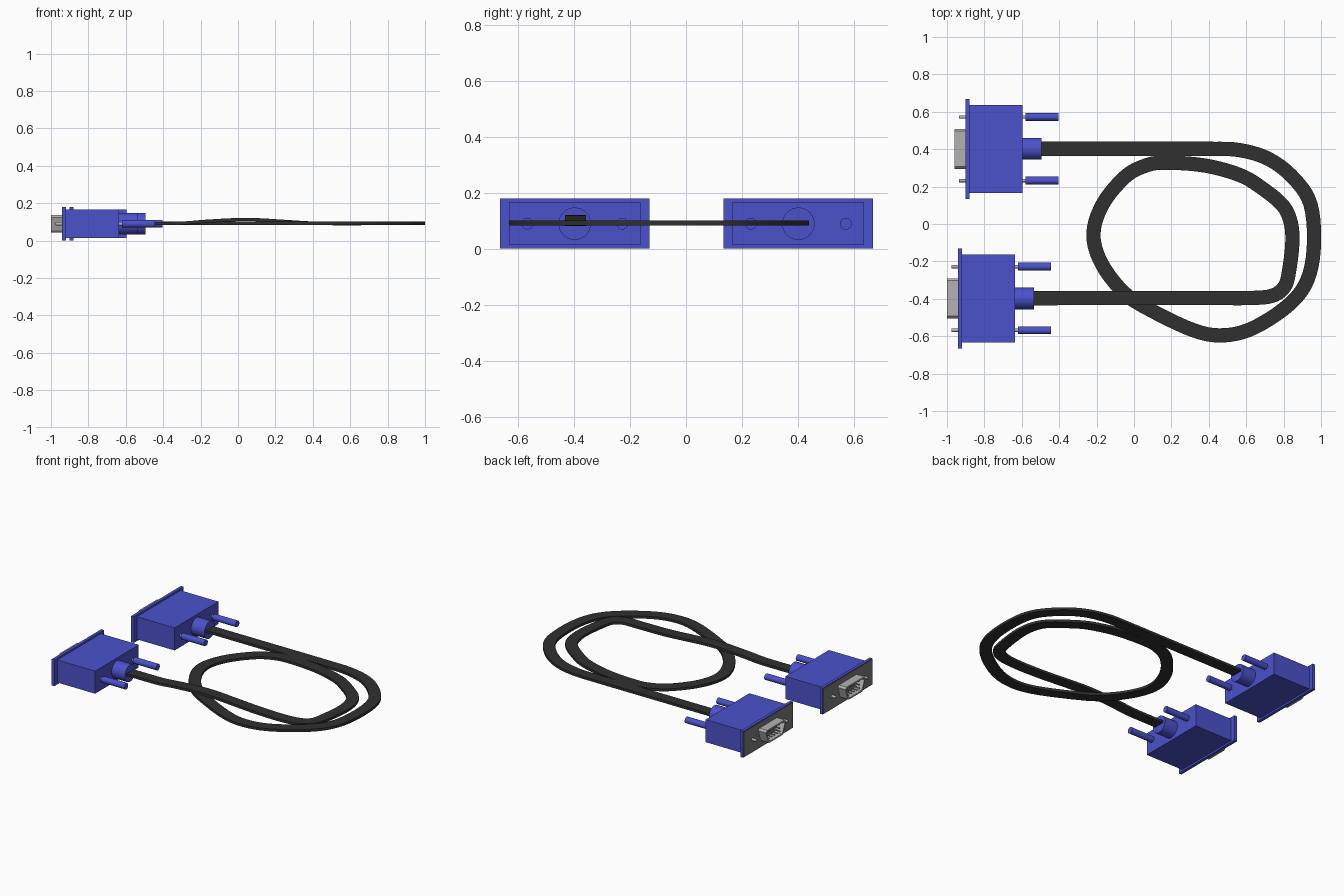
import bpy, bmesh, math
from mathutils import Vector

if "Cube" in bpy.data.objects:
    bpy.data.objects.remove(bpy.data.objects["Cube"])

ZC = 0.09  # height of the connector axis


def material(name, rgb):
    m = bpy.data.materials.new(name)
    m.diffuse_color = (*rgb, 1)
    m.use_nodes = True
    m.node_tree.nodes["Principled BSDF"].inputs["Base Color"].default_value = m.diffuse_color
    return m


BLUE = material("blue_plastic", (0.07, 0.085, 0.6))
BLACK = material("black_rubber", (0.03, 0.03, 0.03))
GREY = material("plate_metal", (0.2, 0.2, 0.2))
SILVER = material("shell_metal", (0.45, 0.45, 0.45))


def finish(name, bm, mat, smooth=False):
    bmesh.ops.recalc_face_normals(bm, faces=bm.faces)
    me = bpy.data.meshes.new(name)
    bm.to_mesh(me)
    bm.free()
    ob = bpy.data.objects.new(name, me)
    bpy.context.collection.objects.link(ob)
    me.materials.append(mat)
    if smooth:
        bpy.ops.object.select_all(action='DESELECT')
        ob.select_set(True)
        bpy.context.view_layer.objects.active = ob
        bpy.ops.object.shade_smooth_by_angle(angle=math.radians(35))
    return ob


def loft(name, rings, mat, smooth=False, closed=False):
    """Skin a list of equal-length rings; cap the ends unless closed."""
    bm = bmesh.new()
    vs = [[bm.verts.new(p) for p in r] for r in rings]
    n = len(vs[0])
    pairs = list(zip(vs, vs[1:])) + ([(vs[-1], vs[0])] if closed else [])
    for a, b in pairs:
        for i in range(n):
            j = (i + 1) % n
            bm.faces.new((a[i], a[j], b[j], b[i]))
    if not closed:
        bm.faces.new(vs[0])
        bm.faces.new(vs[-1])
    return finish(name, bm, mat, smooth)


def box(name, x0, x1, y, hy, hz, mat):
    ring = lambda x: [(x, y + a * hy, ZC + b * hz) for a, b in ((-1, -1), (1, -1), (1, 1), (-1, 1))]
    return loft(name, [ring(x0), ring(x1)], mat)


def rod(name, x0, x1, y, r, mat, z=ZC, n=24):
    ring = lambda x: [(x, y + r * math.cos(2 * math.pi * i / n), z + r * math.sin(2 * math.pi * i / n))
                      for i in range(n)]
    return loft(name, [ring(x0), ring(x1)], mat, True)


def d_ring(x, y, inset):
    """Trapezoid D outline with clipped corners, wider at the top."""
    t, b, h = 0.107 - inset, 0.085 - inset, 0.047 - inset
    half = [(b - 0.012, -h), (b, -h + 0.012), (t, h - 0.012), (t - 0.012, h)]
    pts = half + [(-p, q) for p, q in reversed(half)]
    return [(x, y + p, ZC + q) for p, q in pts]


def connector(tag, x, y):
    # x is the tip of the metal shell
    box(f"{tag}_face_plate", x + 0.058, x + 0.064, y, 0.262, 0.084, GREY)
    box(f"{tag}_flange", x + 0.06, x + 0.08, y, 0.267, 0.0895, BLUE)
    box(f"{tag}_housing", x + 0.08, x + 0.365, y, 0.235, 0.077, BLUE)
    rod(f"{tag}_strain_relief", x + 0.36, x + 0.465, y, 0.058, BLUE, n=32)
    # hollow metal shell
    loft(f"{tag}_shell", [d_ring(x + 0.06, y, 0), d_ring(x, y, 0),
                          d_ring(x, y, 0.01), d_ring(x + 0.06, y, 0.01)], SILVER, closed=True)
    # three rows of five pins
    for r in range(3):
        for c in range(5):
            rod(f"{tag}_pin_{r}_{c}", x + 0.012, x + 0.06, y + (c - 2) * 0.03 + (r - 1) * 0.004,
                0.004, SILVER, ZC + (r - 1) * 0.024, 8)
    # thumbscrews on both sides
    for s in (-1, 1):
        ys = y + s * 0.17
        rod(f"{tag}_screw_tip_{s}", x + 0.025, x + 0.065, ys, 0.009, SILVER, n=16)
        rod(f"{tag}_screw_neck_{s}", x + 0.36, x + 0.385, ys, 0.009, SILVER, n=16)
        rod(f"{tag}_screw_knob_{s}", x + 0.38, x + 0.555, ys, 0.021, BLUE)


connector("near_plug", -1.0, -0.398)
connector("far_plug", -0.96, 0.402)

# Flat cable centreline: straight lead lifts over the loop where they cross
Z = 0.093
lead = [(-0.56, -0.397, Z), (-0.32, -0.396, Z), (-0.18, -0.395, 0.103), (-0.02, -0.395, 0.112),
        (0.1, -0.395, 0.112), (0.25, -0.395, 0.103), (0.42, -0.395, Z), (0.6, -0.396, 0.09)]
loop = [(0.735, -0.385), (0.805, -0.335), (0.83, -0.245), (0.847, -0.09), (0.835, 0.02), (0.79, 0.105),
        (0.68, 0.195), (0.565, 0.262), (0.377, 0.313), (0.163, 0.328), (0.056, 0.31), (-0.05, 0.25),
        (-0.168, 0.105), (-0.217, -0.055), (-0.174, -0.21), (-0.056, -0.365), (0.083, -0.457),
        (0.323, -0.57), (0.484, -0.595), (0.644, -0.553), (0.83, -0.43), (0.928, -0.297), (0.962, -0.11),
        (0.944, 0.104), (0.858, 0.24), (0.725, 0.345), (0.564, 0.395), (0.377, 0.402), (0.0, 0.402), (-0.52, 0.402)]
pts = [Vector(p) for p in lead] + [Vector((a, b, Z)) for a, b in loop]


def smooth_path(p, steps=5):
    q = [2 * p[0] - p[1]] + p + [2 * p[-1] - p[-2]]
    out = []
    for i in range(1, len(q) - 2):
        a, b, c, d = q[i - 1:i + 3]
        for k in range(steps):
            t = k / steps
            out.append(0.5 * (2 * b + (c - a) * t + (2 * a - 5 * b + 4 * c - d) * t * t
                              + (3 * b - a - 3 * c + d) * t ** 3))
    return out + [p[-1]]


path = smooth_path(pts)
rings = []
for i, p in enumerate(path):
    t = path[min(i + 1, len(path) - 1)] - path[max(i - 1, 0)]
    side = Vector((-t.y, t.x, 0)).normalized() * 0.038
    up = Vector((0, 0, 0.0085))
    rings.append([p - side - up, p + side - up, p + side + up, p - side + up])
loft("cable", rings, BLACK, True)
